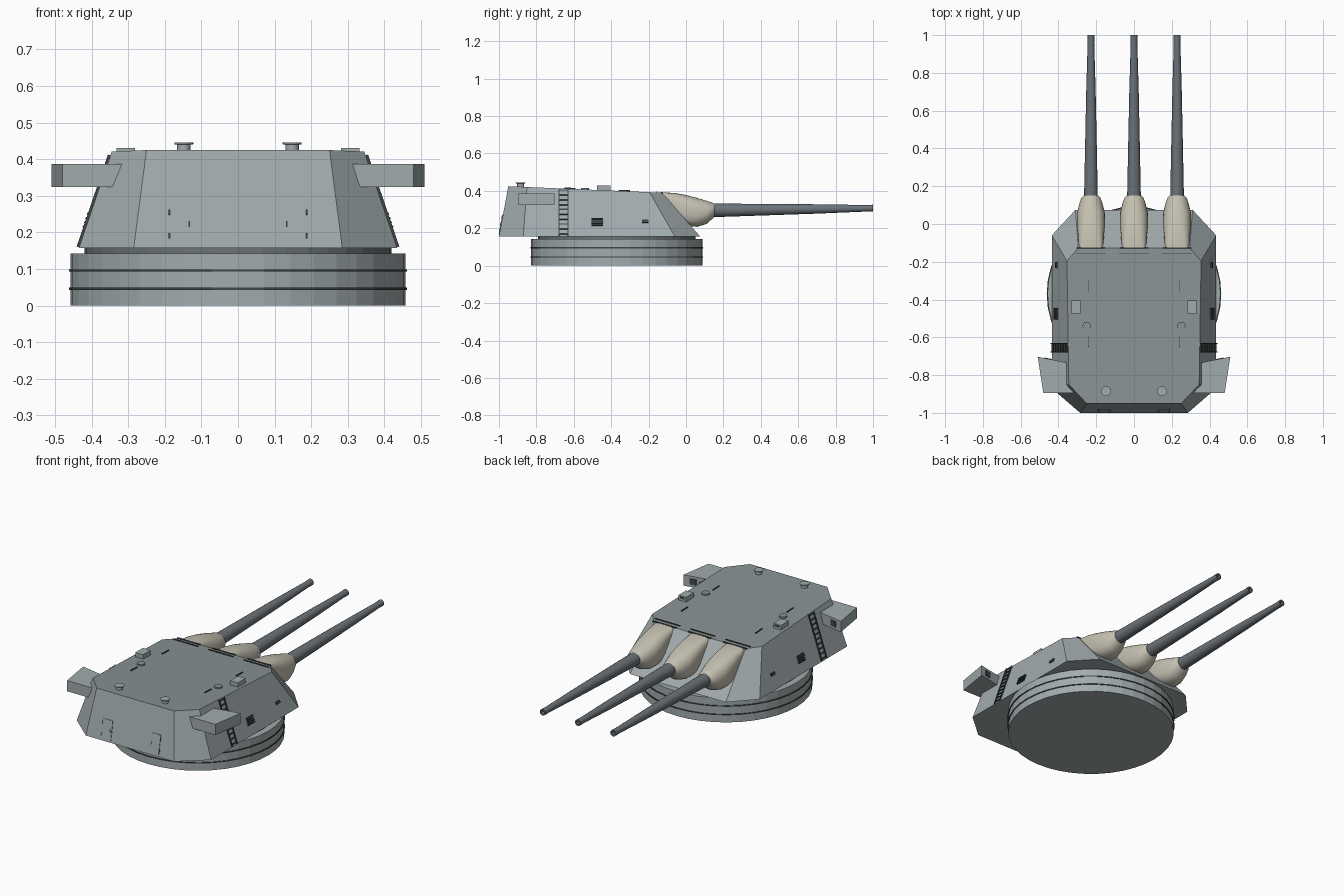
import bpy, bmesh
from math import sin, cos, pi, atan, copysign
from mathutils import Matrix, Vector, Euler

if "Cube" in bpy.data.objects:
    bpy.data.objects.remove(bpy.data.objects["Cube"])


def material(name, c):
    m = bpy.data.materials.new(name)
    m.diffuse_color = (*c, 1)
    m.use_nodes = True
    m.node_tree.nodes["Principled BSDF"].inputs["Base Color"].default_value = m.diffuse_color
    return m


HULL = material("hull_grey", (0.36, 0.41, 0.42))
ROOF = material("roof_grey", (0.25, 0.29, 0.30))
STEEL = material("gun_steel", (0.15, 0.17, 0.19))
DARK = material("dark_fittings", (0.05, 0.06, 0.06))
CREAM = material("canvas_cream", (0.56, 0.53, 0.44))


def finish(name, bm, mat, smooth=None):
    bmesh.ops.recalc_face_normals(bm, faces=bm.faces)
    me = bpy.data.meshes.new(name)
    bm.to_mesh(me)
    bm.free()
    me.materials.append(mat)
    ob = bpy.data.objects.new(name, me)
    bpy.context.collection.objects.link(ob)
    if smooth:
        bpy.ops.object.select_all(action='DESELECT')
        ob.select_set(True)
        bpy.context.view_layer.objects.active = ob
        bpy.ops.object.shade_smooth_by_angle(angle=smooth)
    return ob


def loft(name, rings, mat, smooth=None):
    """Skin a list of equal-length point rings and cap both ends."""
    bm = bmesh.new()
    vs = [[bm.verts.new(p) for p in r] for r in rings]
    n = len(vs[0])
    for a, b in zip(vs, vs[1:]):
        for i in range(n):
            j = (i + 1) % n
            bm.faces.new((a[i], a[j], b[j], b[i]))
    bm.faces.new(vs[0])
    bm.faces.new(vs[-1])
    return finish(name, bm, mat, smooth)


def lathe(name, x, y, profile, n, mat, smooth=None):
    """Turned part on a vertical axis; profile is (radius, z)."""
    return loft(name, [[(x + r * cos(2 * pi * i / n), y + r * sin(2 * pi * i / n), z)
                        for i in range(n)] for r, z in profile], mat, smooth)


def boxes(name, parts, mat):
    """One object from (location, size, rotation) boxes."""
    bm = bmesh.new()
    for loc, size, rot in parts:
        m = Matrix.LocRotScale(Vector(loc), Euler(rot), Vector(size))
        bmesh.ops.create_cube(bm, size=1, matrix=m)
    return finish(name, bm, mat)


def roof_z(y):
    return 0.425 - 0.0424 * (y + 0.95)


def side_x(z):
    return 0.435 - 0.34 * (z - 0.157)


def rear_y(z):
    return -1 + 0.187 * (z - 0.157)


SIDE, REAR, TILT = atan(0.34), atan(0.187), -atan(0.0424)

# Barbette drum, ribs and turning ring
lathe("barbette", 0, -0.37, [(0.458, 0), (0.458, 0.142)], 40, HULL)
for i, z in enumerate((0.046, 0.096)):
    lathe(f"barbette_rib_{i}", 0, -0.37, [(0.462, z - 0.003), (0.462, z + 0.003)], 40, DARK)
lathe("turning_ring", 0, -0.37, [(0.42, 0.14), (0.42, 0.16)], 40, STEEL)

# Armoured gunhouse: half outlines mirrored into octagons
base = [(0.285, -1.0), (0.435, -0.87), (0.435, -0.06), (0.31, 0.075)]
top = [(0.25, -0.95), (0.345, -0.85), (0.355, -0.195), (0.295, -0.127)]


def octagon(half, zf):
    return [(x, y, zf(y)) for x, y in half] + [(-x, y, zf(y)) for x, y in reversed(half)]


house = loft("gunhouse", [octagon(base, lambda y: 0.157), octagon(top, roof_z)], HULL)
house.data.materials.append(ROOF)
for f in house.data.polygons:
    if f.normal.z > 0.95:
        f.material_index = 1

# Gun covers and barrels: (y, bottom, top, half width, squareness)
cover = [(-0.13, 0.30, 0.392, 0.065, 5), (-0.06, 0.24, 0.389, 0.069, 3.4),
         (0.0, 0.212, 0.378, 0.075, 2.7), (0.06, 0.208, 0.362, 0.073, 2.4),
         (0.11, 0.223, 0.347, 0.061, 2.1), (0.14, 0.25, 0.338, 0.05, 2),
         (0.152, 0.262, 0.331, 0.038, 2)]
barrel = [(0.05, 0.036), (0.16, 0.036), (0.36, 0.032), (0.7, 0.025), (0.96, 0.0175),
          (0.985, 0.0185), (1.0, 0.0185), (1.0, 0.011), (0.9, 0.011)]


def power(v, e):
    return copysign(abs(v) ** (2 / e), v)


for k, x in enumerate((-0.228, 0, 0.228)):
    rings = []
    for y, lo, hi, w, e in cover:
        rings.append([(x + w * power(cos(2 * pi * i / 32), e), y,
                       (lo + hi) / 2 + (hi - lo) / 2 * power(sin(2 * pi * i / 32), e))
                      for i in range(32)])
    loft(f"gun_cover_{k}", rings, CREAM, 0.7)
    rings = [[(x + r * cos(2 * pi * i / 24), y, 0.294 + 0.0135 * y + r * sin(2 * pi * i / 24))
              for i in range(24)] for y, r in barrel]
    loft(f"gun_barrel_{k}", rings, STEEL, 0.6)
    # Rain strip on the roof and cover hinge bar
    boxes(f"roof_strip_{k}", [((x, -0.157, roof_z(-0.157) + 0.002), (0.16, 0.004, 0.006), (TILT, 0, 0)),
                              ((x, -0.129, 0.390), (0.15, 0.008, 0.008), (0, 0, 0))], DARK)

for s, tag in ((-1, "left"), (1, "right")):
    tilt = (0, -s * SIDE, 0)

    # Rangefinder ear with window on its forward face
    plan = [(0.51, -0.703), (0.30, -0.745), (0.30, -0.895), (0.48, -0.895)]
    loft(f"rangefinder_ear_{tag}", [[(s * x, y, z) for x, y in plan] for z in (0.324, 0.387)], HULL)
    boxes(f"rangefinder_window_{tag}", [((s * 0.455, -0.714, 0.356), (0.04, 0.006, 0.034),
                                         (0, 0, s * 0.197))], DARK)

    # Side ladder
    parts = [((s * side_x(0.285), y, 0.285), (0.014, 0.005, 0.265), tilt) for y in (-0.678, -0.632)]
    parts += [((s * side_x(z), -0.655, z), (0.012, 0.046, 0.006), tilt)
              for z in [0.17 + 0.026 * i for i in range(10)]]
    boxes(f"ladder_{tag}", parts, DARK)

    # Side louvre and sighting port
    parts = [((s * side_x(0.231), -0.475, 0.231), (0.008, 0.05, 0.042), tilt)]
    parts += [((s * side_x(z), -0.475, z), (0.018, 0.06, 0.005), tilt)
              for z in (0.214, 0.225, 0.237, 0.249)]
    parts.append(((s * side_x(0.237), -0.217, 0.237), (0.014, 0.034, 0.016), tilt))
    boxes(f"side_louvre_and_port_{tag}", parts, DARK)

    # Rear door with hinges and handle
    boxes(f"rear_door_{tag}", [((s * 0.155, rear_y(0.222), 0.222), (0.062, 0.007, 0.112),
                                (-REAR, 0, 0))], HULL)
    parts = [((s * 0.187, rear_y(z), z), (0.005, 0.01, 0.014), (-REAR, 0, 0)) for z in (0.19, 0.255)]
    parts.append(((s * 0.133, rear_y(0.222), 0.222), (0.004, 0.012, 0.016), (-REAR, 0, 0)))
    boxes(f"door_fittings_{tag}", parts, DARK)

    # Roof fittings: capped vent, sight hood, round hatch, grab rails
    lathe(f"roof_vent_{tag}", s * 0.148, -0.885,
          [(0.018, 0.41), (0.018, 0.44), (0.026, 0.441), (0.026, 0.445)], 20, HULL)
    lathe(f"roof_hatch_{tag}", s * 0.25, -0.54, [(0.022, 0.40), (0.022, 0.416)], 20, ROOF)
    boxes(f"sight_hood_{tag}", [((s * 0.307, -0.44, 0.414), (0.05, 0.07, 0.032), (0, 0, 0))], HULL)
    boxes(f"sight_slit_{tag}", [((s * 0.307, -0.405, 0.419), (0.03, 0.004, 0.01), (0, 0, 0))], DARK)
    boxes(f"grab_rails_{tag}", [((s * 0.24, y, roof_z(y) + 0.003), (0.004, 0.06, 0.006), (TILT, 0, 0))
                                for y in (-0.33, -0.62)], DARK)
